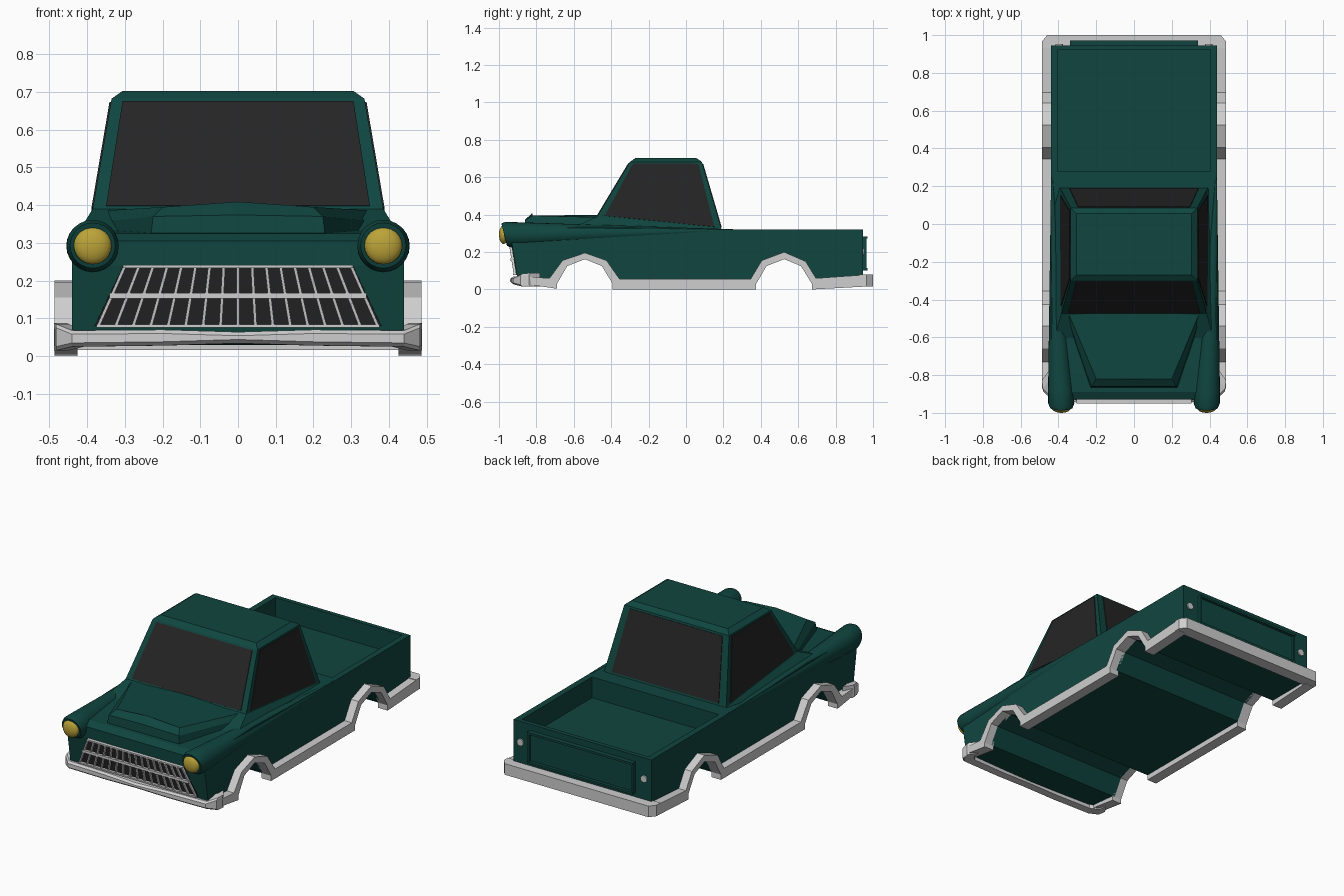
import bpy, bmesh, math
from mathutils import Vector

if "Cube" in bpy.data.objects:
    bpy.data.objects.remove(bpy.data.objects["Cube"], do_unlink=True)


def material(name, r, g, b):
    m = bpy.data.materials.new(name)
    m.use_nodes = True
    m.diffuse_color = (r, g, b, 1)
    m.node_tree.nodes["Principled BSDF"].inputs["Base Color"].default_value = (r, g, b, 1)
    return m


GREEN = material("dark green paint", 0.005, 0.06, 0.05)
SILVER = material("silver trim", 0.62, 0.62, 0.62)
GLASS = material("dark glass", 0.018, 0.018, 0.018)
YELLOW = material("yellow lamp", 0.5, 0.37, 0.04)
SIDES = (("right", -1), ("left", 1))


def finish(name, bm, mat, smooth=False):
    bmesh.ops.recalc_face_normals(bm, faces=bm.faces)
    me = bpy.data.meshes.new(name)
    bm.to_mesh(me)
    bm.free()
    me.materials.append(mat)
    ob = bpy.data.objects.new(name, me)
    bpy.context.collection.objects.link(ob)
    if smooth:
        bpy.ops.object.select_all(action='DESELECT')
        ob.select_set(True)
        bpy.context.view_layer.objects.active = ob
        bpy.ops.object.shade_smooth_by_angle(angle=math.radians(40))
    return ob


def add_loft(bm, rings):
    """Skin closed rings of points and cap both ends."""
    loops = [[bm.verts.new(p) for p in ring] for ring in rings]
    n = len(loops[0])
    for a, b in zip(loops, loops[1:]):
        for i in range(n):
            j = (i + 1) % n
            bm.faces.new((a[i], a[j], b[j], b[i]))
    bm.faces.new(loops[0])
    bm.faces.new(loops[-1])


def loft(name, rings, mat, smooth=False):
    bm = bmesh.new()
    add_loft(bm, rings)
    return finish(name, bm, mat, smooth)


def extrude_side(name, profile, x0, x1, mat):
    return loft(name, [[(x, y, z) for y, z in profile] for x in (x0, x1)], mat)


def add_bar(bm, p, q, w, depth):
    """Bar between two points, w wide and reaching depth along y."""
    p, q = Vector(p), Vector(q)
    side = (q - p).cross(Vector((0, 1, 0))).normalized() * w / 2
    back = Vector((0, depth / 2, 0))
    add_loft(bm, [[c + side + back, c + side - back, c - side - back, c - side + back]
                  for c in (p, q)])


def pane(name, quad, u, v0, v1, mat, out):
    """Thin plate laid on a quad (bottom pair, then top pair), facing out."""
    a, b, c, d = (Vector(p) for p in quad)

    def at(s, t):
        return a.lerp(b, s).lerp(d.lerp(c, s), t)
    pts = [at(u, v0), at(1 - u, v0), at(1 - u, v1), at(u, v1)]
    n = (pts[1] - pts[0]).cross(pts[3] - pts[0]).normalized()
    if n.dot(Vector(out)) < 0:
        n = -n
    return loft(name, [[p - n * .003 for p in pts], [p + n * .004 for p in pts]], mat)


# Body: side profile with wheel arches and a notch for the bed
ARCH = [(-.15, .03), (-.095, .125), (0, .162), (.09, .125), (.148, .03)]
front_arch = [(y - .54, z) for y, z in ARCH]
rear_arch = [(y + .525, z) for y, z in ARCH]
body = ([(-.90, .05)] + front_arch + rear_arch +
        [(.945, .03), (.945, .32), (.92, .32), (.92, .2), (.28, .2), (.28, .32),
         (.1, .322), (-.5, .335), (-.89, .325), (-.93, .305), (-.93, .24)])
extrude_side("body", body, -.44, .44, GREEN)

for side, s in SIDES:
    # Bed walls
    wall = [(.28, .2), (.92, .2), (.92, .32), (.28, .32)]
    extrude_side(side + "_bed_wall", wall, s * .405, s * .44, GREEN)

    # Silver lower trim running round the arches
    trim = ([(-.87, .03), (-.69, .004)] + front_arch + [(-.392, 0), (.375, 0)] + rear_arch +
            [(.673, 0), (.95, .015), (.95, .078), (.695, .06), (.64, .15), (.525, .2),
             (.405, .155), (.345, .055), (-.355, .055), (-.425, .155), (-.54, .196),
             (-.66, .155), (-.73, .06), (-.87, .07)])
    extrude_side(side + "_lower_trim", trim, s * .425, s * .486, SILVER)

    # Tapered fender tube with tilted rim, and its lamp
    rings = []
    for x, y, z, r, tilt in ((.385, -.972, .293, .060, .25), (.385, -.95, .292, .069, .25),
                             (.388, -.88, .292, .067, .1), (.435, .25, .318, .004, 0)):
        rings.append([(s * (x + r * math.cos(a)), y - tilt * r * math.sin(a),
                       z + r * math.sin(a))
                      for a in (math.tau * k / 24 for k in range(24))])
    loft(side + "_fender_tube", rings, GREEN, True)
    bm = bmesh.new()
    bmesh.ops.create_uvsphere(bm, u_segments=20, v_segments=12, radius=.05)
    bmesh.ops.scale(bm, vec=(1, .5, 1), verts=bm.verts)
    bmesh.ops.translate(bm, vec=(s * .385, -.975, .293), verts=bm.verts)
    finish(side + "_headlight", bm, YELLOW, True)

    # Round tail lamp
    disc = [(s * .395 + .02 * math.cos(math.tau * k / 16), .2 + .02 * math.sin(math.tau * k / 16))
            for k in range(16)]
    loft(side + "_tail_lamp", [[(x, y, z) for x, z in disc] for y in (.94, .952)], SILVER)


# Raised hood panel
def hood_ring(rear_x, front_x, front_y, rear_z, front_z, crown):
    return [(-rear_x, -.44, rear_z), (0, -.44, rear_z + crown), (rear_x, -.44, rear_z),
            (front_x, front_y, front_z), (0, front_y, front_z + crown),
            (-front_x, front_y, front_z)]


loft("hood_panel", [hood_ring(.375, .23, -.865, .325, .325, 0),
                    hood_ring(.37, .225, -.86, .355, .37, .004),
                    hood_ring(.36, .2, -.82, .385, .395, .014)], GREEN)


# Cab: flared skirt, sloped pillars and chamfered roof
def cab_ring(fx, fy, fz, rx, ry, rz):
    return [(-fx, fy, fz), (fx, fy, fz), (rx, ry, rz), (-rx, ry, rz)]


base = cab_ring(.385, -.475, .39, .39, .19, .322)
eave = cab_ring(.335, -.30, .682, .335, .085, .682)
loft("cab_skirt", [cab_ring(.425, -.62, .325, .425, .2, .31), base], GREEN)
loft("cab", [base, eave, cab_ring(.305, -.27, .703, .305, .055, .703)], GREEN)
for name, i, u, out in (("windshield", 0, .045, (0, -1, 0)), ("left_window", 1, .055, (1, 0, 0)),
                        ("rear_window", 2, .06, (0, 1, 0)), ("right_window", 3, .055, (-1, 0, 0))):
    j = (i + 1) % 4
    pane(name, (base[i], base[j], eave[j], eave[i]), u, .025, .97, GLASS, out)


# Grille: dark trapezoid with fanned bars
def face_y(z):
    return -.90 - .03 * (z - .05) / .19


low, mid, high = .08, .16, .238
pane("grille_back", [(-.38, face_y(low), low), (.38, face_y(low), low),
                     (.305, face_y(high), high), (-.305, face_y(high), high)],
     0, 0, 1, GLASS, (0, -1, 0))
bm = bmesh.new()
COUNT = 17
for k in range(COUNT):
    t = 2 * k / (COUNT - 1) - 1
    add_bar(bm, (t * .37, face_y(low) - .008, low), (t * .30, face_y(high) - .008, high), .008, .016)
for z, half, w in ((low, .375, .008), (mid, .34, .014), (high, .305, .008)):
    add_bar(bm, (-half, face_y(z) - .009, z), (half, face_y(z) - .009, z), w, .022)
finish("grille_bars", bm, SILVER)

# Front bumper, wrapping back at the ends
sections = [(.488, -.84, .088, .015), (.482, -.885, .085, .015), (.44, -.925, .068, .025),
            (.2, -.935, .07, .028), (0, -.94, .064, .034)]
sections += [(-x, y, t, b) for x, y, t, b in reversed(sections[:-1])]
loft("front_bumper", [[(x, y, b + .01), (x, y, t - .01), (x, y + .012, t),
                       (x * .93, y + .06, t), (x * .93, y + .06, b), (x, y + .012, b)]
                      for x, y, t, b in sections], SILVER)

# Rear bumper with clipped corners
outline = [(-.488, .93), (-.488, .965), (-.46, 1), (.46, 1), (.488, .965), (.488, .93)]
loft("rear_bumper", [[(x, y, z) for x, y in outline] for z in (.016, .08)], SILVER)

# Tailgate panel and raised frame
extrude_side("tailgate_panel", [(.94, .105), (.953, .105), (.953, .28), (.94, .28)],
             -.335, .335, GREEN)
bm = bmesh.new()
for z in (.108, .278):
    add_bar(bm, (-.338, .955, z), (.338, .955, z), .012, .032)
for x in (-.332, .332):
    add_bar(bm, (x, .953, .108), (x, .953, .278), .012, .026)
finish("tailgate_frame", bm, GREEN)
